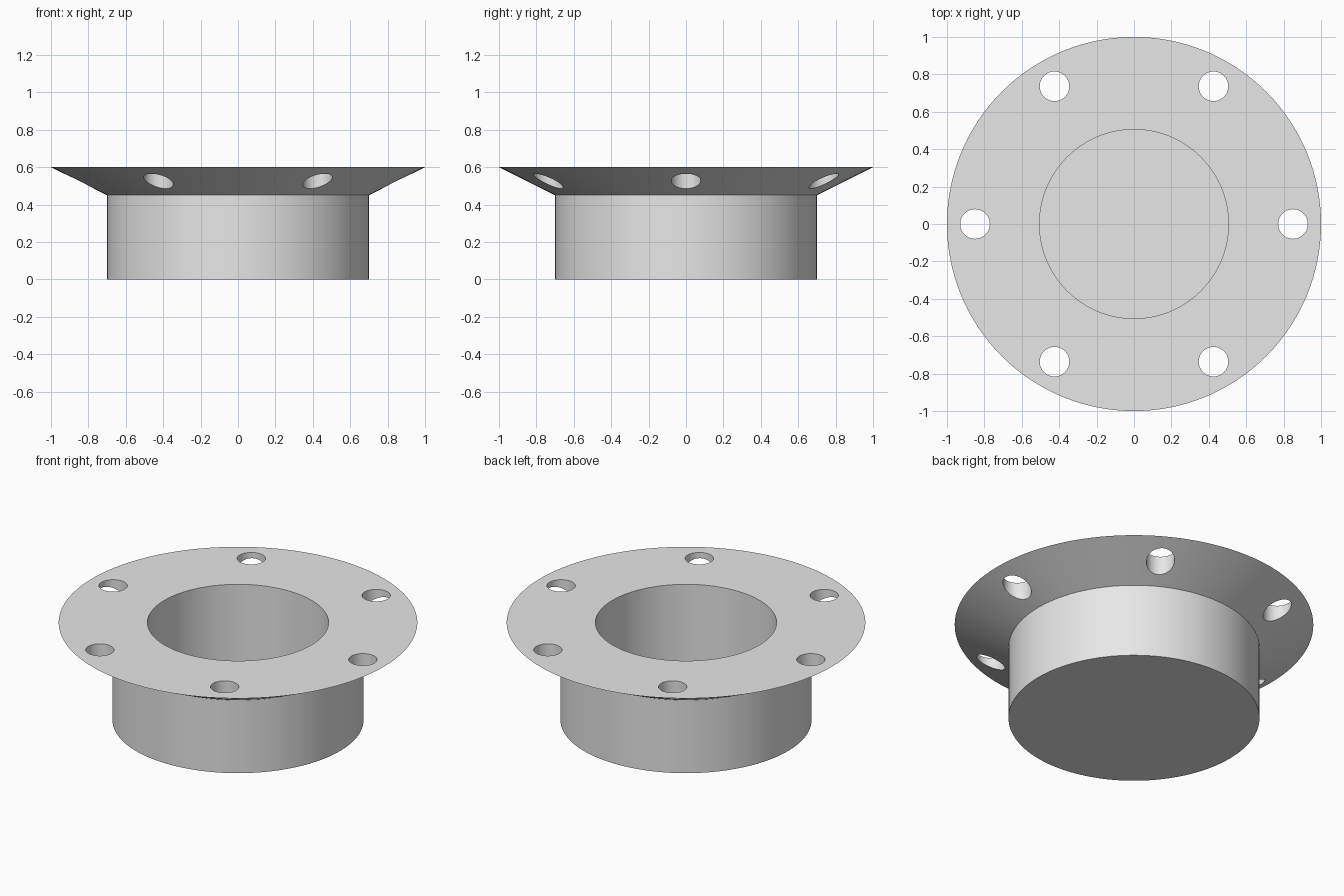
import bpy
import bmesh
from math import cos, sin, tau, radians
from mathutils import Matrix

SEGMENTS = 128
HOLES = 6

cube = bpy.data.objects.get("Cube")
if cube:
    bpy.data.objects.remove(cube, do_unlink=True)

grey = bpy.data.materials.new("light_grey")
grey.use_nodes = True
colour = (0.8, 0.8, 0.8, 1)
grey.diffuse_color = colour
grey.node_tree.nodes["Principled BSDF"].inputs["Base Color"].default_value = colour


def make_object(name, bm):
    bmesh.ops.recalc_face_normals(bm, faces=bm.faces)
    mesh = bpy.data.meshes.new(name)
    bm.to_mesh(mesh)
    bm.free()
    mesh.materials.append(grey)
    obj = bpy.data.objects.new(name, mesh)
    bpy.context.collection.objects.link(obj)
    return obj


# Cup with a tapered flange, turned from one profile of (radius, height)
profile = [(0, 0), (0.7, 0), (0.7, 0.45), (1, 0.6), (0.505, 0.6), (0.505, 0.1), (0, 0.1)]
bm = bmesh.new()
verts = [bm.verts.new((r, 0, z)) for r, z in profile]
edges = [bm.edges.new(pair) for pair in zip(verts, verts[1:])]
bmesh.ops.spin(bm, geom=verts + edges, axis=(0, 0, 1), cent=(0, 0, 0),
               angle=tau, steps=SEGMENTS, use_merge=False)
bmesh.ops.remove_doubles(bm, verts=bm.verts, dist=0.0001)
body = make_object("flanged_cup", bm)

# Ring of bolt hole cutters
bm = bmesh.new()
for i in range(HOLES):
    a = tau * i / HOLES
    bmesh.ops.create_cone(bm, cap_ends=True, segments=48, radius1=0.079, radius2=0.079,
                          depth=0.6, matrix=Matrix.Translation((0.85 * cos(a), 0.85 * sin(a), 0.6)))
cutter = make_object("bolt_hole_cutter", bm)
cutter.hide_render = True

# Drill the holes, then drop the cutters
drill = body.modifiers.new("bolt_holes", "BOOLEAN")
drill.operation = "DIFFERENCE"
drill.solver = "EXACT"
drill.object = cutter
for obj in bpy.context.selected_objects:
    obj.select_set(False)
bpy.context.view_layer.objects.active = body
body.select_set(True)
bpy.ops.object.modifier_apply(modifier=drill.name)
bpy.data.objects.remove(cutter, do_unlink=True)

# Smooth walls with crisp rims
bpy.ops.object.shade_smooth_by_angle(angle=radians(20))
